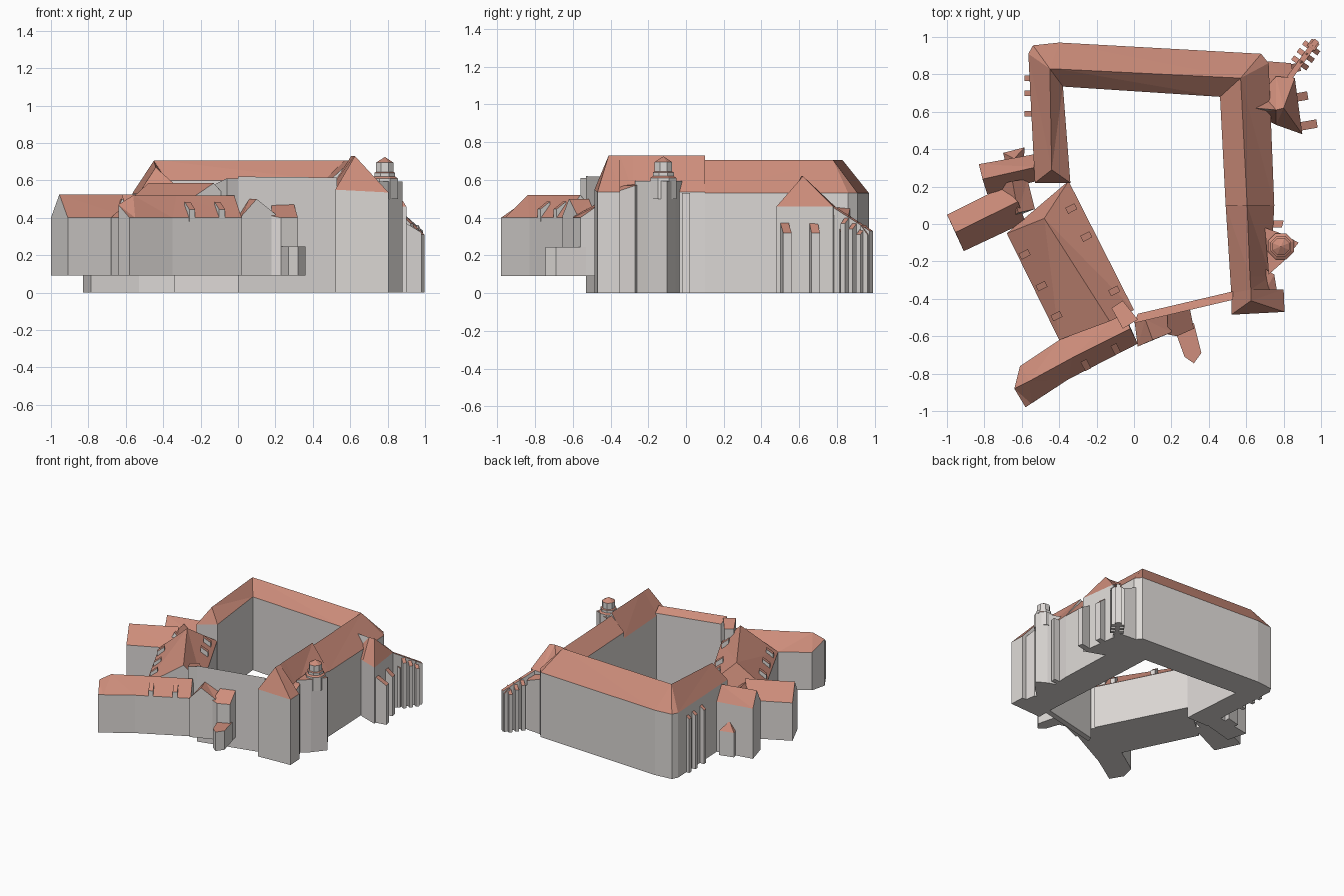
import bpy, bmesh, math
from mathutils import Vector


def material(name, colour):
    m = bpy.data.materials.new(name)
    m.diffuse_color = colour
    return m


WALL = material("wall_plaster", (0.72, 0.69, 0.67, 1))
ROOF = material("roof_tile", (0.62, 0.27, 0.20, 1))


def finish(name, bm):
    # upward-facing faces are tiled, all others are plaster
    bmesh.ops.remove_doubles(bm, verts=bm.verts, dist=0.0005)
    bmesh.ops.triangulate(bm, faces=[f for f in bm.faces if len(f.verts) == 4])
    bmesh.ops.recalc_face_normals(bm, faces=bm.faces)
    bmesh.ops.dissolve_limit(bm, angle_limit=0.02, verts=bm.verts, edges=bm.edges)
    for f in bm.faces:
        f.normal_update()
        f.material_index = 1 if f.normal.z > 0.15 else 0
    me = bpy.data.meshes.new(name)
    bm.to_mesh(me)
    bm.free()
    me.materials.append(WALL)
    me.materials.append(ROOF)
    ob = bpy.data.objects.new(name, me)
    bpy.context.collection.objects.link(ob)
    return ob


def wing(name, sections, z0, zs):
    """Gabled wing. Section: outer xy, ridge xy, inner xy [, own heights]; zs = eave, ridge, eave."""
    bm = bmesh.new()
    rings = []
    for s in sections:
        o, r, i = s[:3]
        h = s[3] if len(s) > 3 else zs
        rings.append([bm.verts.new(p) for p in (
            (*o, z0), (*o, h[0]), (*r, h[1]), (*i, h[2]), (*i, z0))])
    for a, b in zip(rings, rings[1:]):
        for k in range(5):
            n = (k + 1) % 5
            bm.faces.new((a[k], a[n], b[n], b[k]))
    for e in (rings[0], rings[-1]):
        bm.faces.new((e[0], e[1], e[3], e[4]))
        bm.faces.new((e[1], e[2], e[3]))
    return finish(name, bm)


def block(name, pts, z0, z1, apex=None):
    """Prism with per-corner or constant top height and an optional pointed roof."""
    tops = z1 if isinstance(z1, (list, tuple)) else [z1] * len(pts)
    bm = bmesh.new()
    lo = [bm.verts.new((x, y, z0)) for x, y in pts]
    hi = [bm.verts.new((x, y, z)) for (x, y), z in zip(pts, tops)]
    bm.faces.new(lo)
    tip = bm.verts.new(apex) if apex else None
    for k in range(len(pts)):
        n = (k + 1) % len(pts)
        bm.faces.new((lo[k], lo[n], hi[n], hi[k]))
        if tip:
            bm.faces.new((hi[k], hi[n], tip))
    if not tip:
        bm.faces.new(hi)
    return finish(name, bm)


def ngon(c, r, n=8, turn=0.0):
    return [(c[0] + r * math.cos(turn + 2 * math.pi * k / n),
             c[1] + r * math.sin(turn + 2 * math.pi * k / n)) for k in range(n)]


def oriented(c, along, length, width):
    """Rectangle starting at c, running in direction along (degrees)."""
    d = Vector((math.cos(math.radians(along)), math.sin(math.radians(along))))
    w = Vector((-d.y, d.x)) * width / 2
    c = Vector(c)
    return [tuple(p) for p in (c - w, c + d * length - w, c + d * length + w, c + w)]


def buttress(name, c, along, length, width, z_in, z_out):
    block(name, oriented(c, along, length, width), 0, [z_in, z_out, z_out, z_in])


# Courtyard ring: west, north and east wings
wing("courtyard_wings", [
    ((-0.53, 0.22), (-0.44, 0.29), (-0.34, 0.22), (0.53, 0.67, 0.58)),
    ((-0.565, 0.91), (-0.45, 0.83), (-0.38, 0.735)),
    ((-0.54, 0.955), (-0.45, 0.83), (-0.38, 0.735)),
    ((-0.40, 0.97), (-0.40, 0.828), (-0.37, 0.734)),
    ((0.68, 0.91), (0.57, 0.78), (0.46, 0.68)),
    ((0.72, 0.86), (0.57, 0.78), (0.46, 0.68)),
    ((0.75, 0.10), (0.605, 0.10), (0.49, 0.10)),
], 0, (0.53, 0.705, 0.60))
wing("east_wing_south", [
    ((0.75, 0.10), (0.605, 0.10), (0.49, 0.10)),
    ((0.73, -0.28), (0.62, -0.28), (0.515, -0.30)),
    ((0.74, -0.35), (0.625, -0.35), (0.52, -0.37)),
    ((0.80, -0.35), (0.625, -0.35), (0.52, -0.37)),
    ((0.805, -0.47), (0.625, -0.41), (0.52, -0.485)),
], 0, (0.535, 0.73, 0.55))

# South curtain wall with single-pitch cap
block("curtain_wall", [(0.0, -0.53), (0.53, -0.405), (0.53, -0.36), (0.02, -0.48)],
      0, [0.62, 0.615, 0.57, 0.57])
block("stair_block", [(-0.12, -0.45), (-0.06, -0.41), (0.02, -0.51), (-0.06, -0.56)],
      0.09, [0.58, 0.58, 0.61, 0.61])

# Southwest wing and its neighbours
wing("southwest_wing", [
    ((-0.68, -0.05), (-0.48, 0.03), (-0.35, 0.23)),
    ((-0.40, -0.62), (-0.13, -0.52), (0.0, -0.46)),
], 0.09, (0.40, 0.585, 0.44))
wing("south_wing", [
    ((-0.58, -0.98), (-0.64, -0.88), (-0.64, -0.88), (0.40, 0.47, 0.47)),
    ((-0.55, -0.96), (-0.56, -0.84), (-0.61, -0.76)),
    ((-0.35, -0.83), (-0.33, -0.715), (-0.40, -0.62)),
    ((0.02, -0.64), (-0.02, -0.56), (-0.06, -0.46)),
], 0.09, (0.40, 0.52, 0.40))
wing("west_wing_outer", [
    ((-1.0, 0.05), (-0.955, -0.045), (-0.91, -0.145)),
    ((-0.70, 0.20), (-0.62, 0.12), (-0.58, 0.01)),
], 0.09, (0.40, 0.525, 0.40))
wing("northwest_wing", [
    ((-0.83, 0.32), (-0.81, 0.24), (-0.785, 0.16)),
    ((-0.52, 0.375), (-0.52, 0.305), (-0.52, 0.23)),
], 0, (0.41, 0.525, 0.41))
wing("link_wing", [
    ((-0.72, 0.21), (-0.65, 0.23), (-0.57, 0.24)),
    ((-0.66, 0.03), (-0.62, 0.06), (-0.53, 0.08)),
], 0.09, (0.40, 0.50, 0.42))
block("northwest_turret", [(-0.70, 0.38), (-0.68, 0.30), (-0.59, 0.32), (-0.585, 0.41)],
      0, 0.20, (-0.64, 0.35, 0.27))

# Small buildings in front of the curtain wall
wing("gate_house", [
    ((0.02, -0.655), (0.10, -0.62), (0.20, -0.58)),
    ((0.0, -0.50), (0.06, -0.51), (0.20, -0.48)),
], 0.09, (0.41, 0.50, 0.42))
block("gate_annex", [(0.18, -0.59), (0.23, -0.60), (0.32, -0.56), (0.30, -0.46), (0.18, -0.48)],
      0.09, [0.41, 0.40, 0.40, 0.47, 0.47])
block("gate_porch", [(0.21, -0.57), (0.23, -0.60), (0.27, -0.71), (0.32, -0.745),
                     (0.36, -0.69), (0.32, -0.53)], 0.09, 0.245)

# East stair tower with stacked lantern
T = (0.785, -0.12)
block("tower_shaft", [(0.70, -0.02), (0.80, -0.055), (0.88, -0.10), (0.80, -0.20), (0.72, -0.27)],
      0, 0.595)
for nm, r, z0, z1, tip in (("tower_base", 0.075, 0.5, 0.61, 0.66),
                           ("tower_gallery", 0.06, 0.60, 0.64, 0.67),
                           ("tower_lantern", 0.05, 0.62, 0.695, 0.725)):
    block(nm, ngon(T, r, 8, math.pi / 8), z0, z1, (*T, tip))
block("east_pier", [(0.72, -0.02), (0.79, -0.02), (0.80, 0.02), (0.72, 0.02)], 0, 0.53)
block("east_gable_pier", [(0.70, -0.36), (0.765, -0.36), (0.75, -0.27), (0.70, -0.24)],
      0, [0.57, 0.54, 0.57, 0.58])

# Northeast chapel
wing("chapel", [
    ((0.62, 0.60), (0.64, 0.62), (0.68, 0.70)),
    ((0.76, 0.53), (0.76, 0.61), (0.76, 0.79)),
    ((0.90, 0.48), (0.80, 0.62), (0.86, 0.78)),
], 0, (0.46, 0.62, 0.46))
block("chapel_annex", [(0.71, 0.87), (0.70, 0.72), (0.86, 0.74), (0.84, 0.86)],
      0, [0.45, 0.47, 0.42, 0.40])
for y, x, l in ((0.52, 0.88, 0.10), (0.675, 0.86, 0.07), (0.83, 0.83, 0.06)):
    buttress("chapel_buttress", (x, y), 10, l, 0.045, 0.38, 0.32)

# Diagonal wall with cross buttresses at the northeast corner
block("diagonal_wall", oriented((0.83, 0.78), 54, 0.25, 0.03), 0, [0.46, 0.33, 0.33, 0.46])
for d, z in ((0.10, 0.41), (0.15, 0.38), (0.20, 0.35)):
    a = math.radians(54)
    c = (0.83 + d * math.cos(a), 0.78 + d * math.sin(a))
    for side in (-36, 144):
        buttress("diagonal_buttress", c, side, 0.05, 0.028, z, z - 0.04)
block("diagonal_end", oriented((0.945, 0.94), 54, 0.045, 0.05), 0, [0.36, 0.31, 0.31, 0.36])

# West wing buttresses
for y in (0.59, 0.70, 0.78):
    buttress("west_buttress", (-0.53, y), 180, 0.055, 0.03, 0.48, 0.44)

# Roof dormers: location, facing angle, base height
for x, y, ang, z in ((-0.56, -0.15, 207, 0.41), (-0.47, -0.32, 207, 0.41), (-0.39, -0.48, 207, 0.41),
                     (-0.36, 0.07, 27, 0.46), (-0.28, -0.08, 27, 0.46), (-0.13, -0.37, 27, 0.46),
                     (-0.27, -0.73, 297, 0.41), (-0.11, -0.645, 297, 0.41)):
    block("dormer", oriented((x, y), ang, 0.055, 0.035), z - 0.03,
          [z + 0.075, z + 0.035, z + 0.035, z + 0.075])
